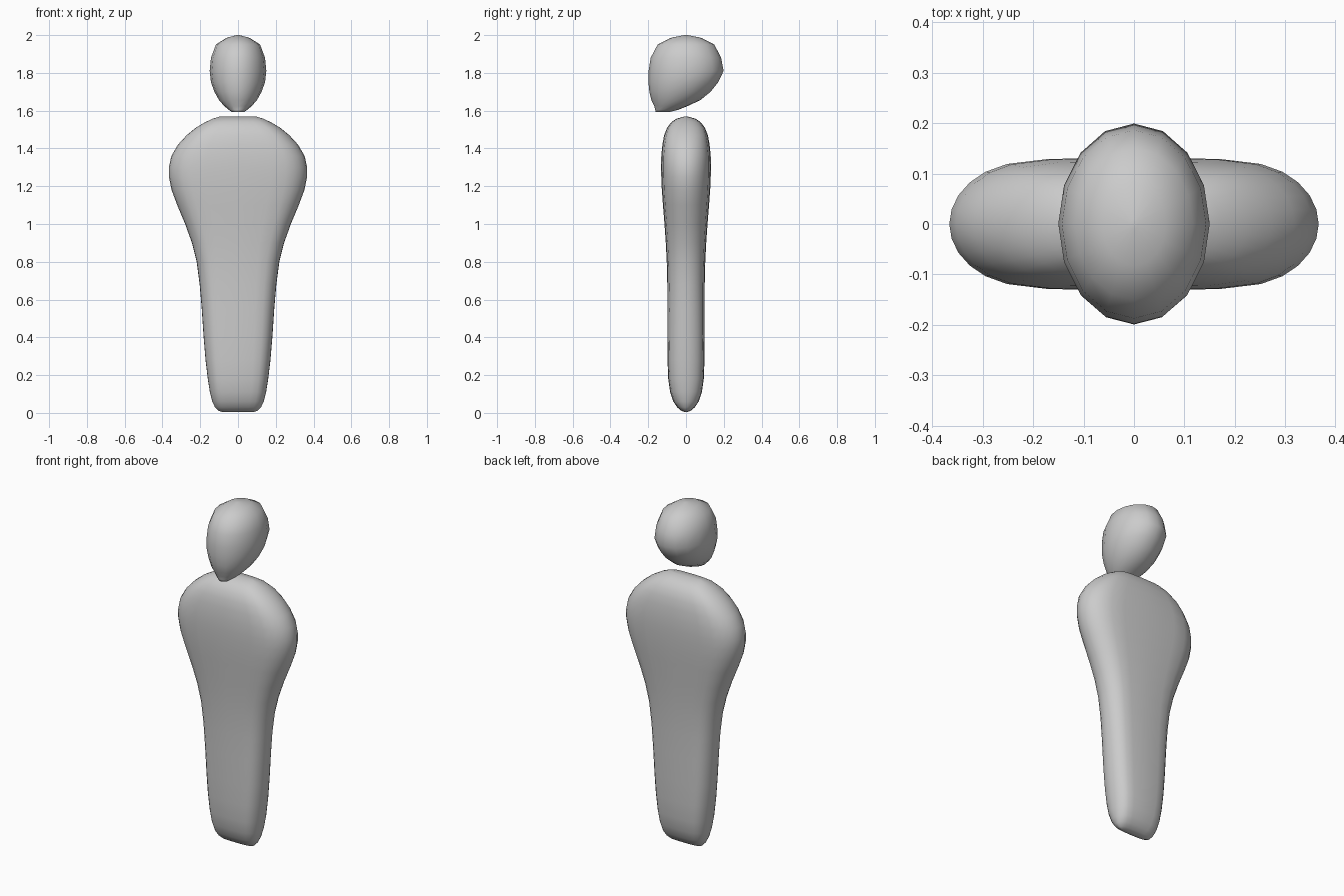
import bpy, bmesh, math


def loft(name, rings, n, flat):
    """Skin rings of (z, half width, front y, back y); flat = straight share of the width."""
    bm = bmesh.new()
    loops = []
    for z, w, y0, y1 in rings:
        cy, d = (y0 + y1) / 2, (y1 - y0) / 2
        loop = []
        for i in range(n):
            a = 2 * math.pi * i / n
            c, s = math.cos(a), math.sin(a)
            x = w * c
            if flat:
                f = flat * w
                x = (w - f) * c + f * math.tanh(4 * c)
            loop.append(bm.verts.new((x, cy + d * s, z)))
        loops.append(loop)
    for a, b in zip(loops, loops[1:]):
        for i in range(n):
            j = (i + 1) % n
            bm.faces.new((a[i], a[j], b[j], b[i]))
    bm.faces.new(loops[0][::-1])
    bm.faces.new(loops[-1])
    bmesh.ops.recalc_face_normals(bm, faces=bm.faces)
    for f in bm.faces:
        f.smooth = True
    me = bpy.data.meshes.new(name)
    bm.to_mesh(me)
    bm.free()
    ob = bpy.data.objects.new(name, me)
    bpy.context.collection.objects.link(ob)
    return ob


# Body: flattened, broad shoulders tapering to the base (z, half width, half depth)
body = [(0.005, 0.085, 0.008), (0.012, 0.105, 0.026), (0.03, 0.122, 0.047),
        (0.06, 0.136, 0.067), (0.11, 0.149, 0.084), (0.18, 0.16, 0.094),
        (0.28, 0.172, 0.098), (0.4, 0.182, 0.099), (0.55, 0.192, 0.099),
        (0.68, 0.203, 0.099), (0.8, 0.219, 0.102), (0.9, 0.244, 0.107),
        (1.0, 0.28, 0.114), (1.1, 0.322, 0.122), (1.18, 0.352, 0.128),
        (1.25, 0.366, 0.131), (1.3, 0.366, 0.132), (1.36, 0.353, 0.131),
        (1.42, 0.318, 0.125), (1.47, 0.272, 0.116), (1.51, 0.223, 0.1),
        (1.54, 0.172, 0.077), (1.558, 0.132, 0.05), (1.568, 0.1, 0.012)]
loft("body", [(z, w, -d, d) for z, w, d in body], 28, 0.5)

# Head: egg shape drawn down to a narrow chin at the front
head = [(1.592, 0.03, -0.16, -0.09), (1.605, 0.05, -0.163, -0.04),
        (1.625, 0.073, -0.168, 0.01), (1.655, 0.1, -0.183, 0.075),
        (1.70, 0.125, -0.194, 0.13), (1.75, 0.143, -0.199, 0.17),
        (1.81, 0.15, -0.198, 0.199), (1.88, 0.143, -0.187, 0.186),
        (1.95, 0.117, -0.15, 0.15), (1.985, 0.063, -0.083, 0.083),
        (2.0, 0.008, -0.01, 0.01)]
loft("head", head, 16, 0)
